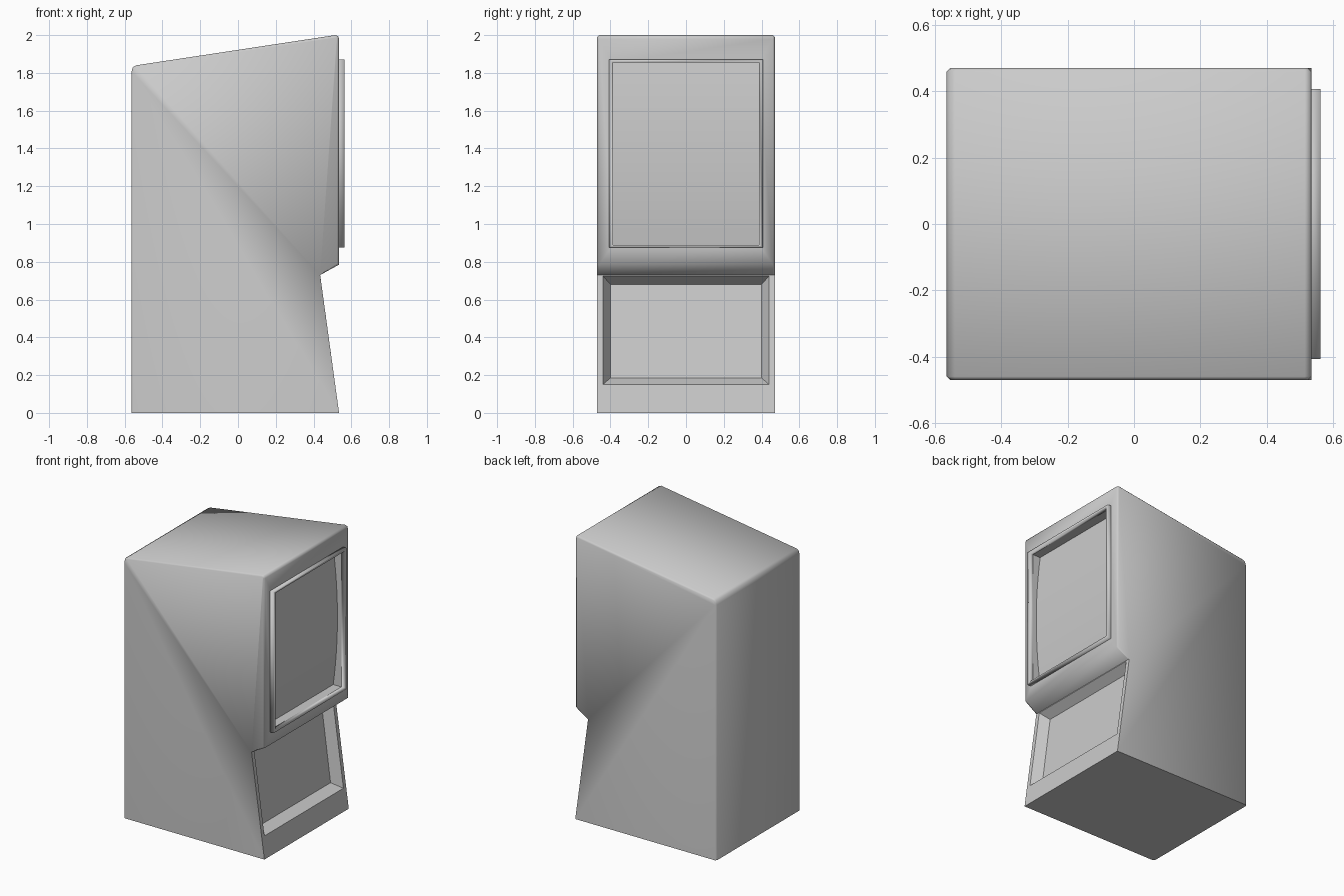
import bpy, bmesh, math

cube = bpy.data.objects.get("Cube")
if cube:
    bpy.data.objects.remove(cube, do_unlink=True)

# One plain grey for the whole model
GREY = (0.6, 0.6, 0.6, 1.0)
grey = bpy.data.materials.new("light_grey")
grey.use_nodes = True
grey.diffuse_color = GREY
shader = grey.node_tree.nodes["Principled BSDF"]
shader.inputs["Base Color"].default_value = GREY
shader.inputs["Roughness"].default_value = 0.7

HALF = 0.47                       # half width of the cabinet
SHARP = math.radians(65)
HOLE = (0.387, 0.89, 1.855)       # screen opening: half width, bottom, top


def finish(bm, name):
    """Smooth shade, keep steep edges sharp, and make the object."""
    for f in bm.faces:
        f.smooth = True
    for e in bm.edges:
        if len(e.link_faces) == 2 and e.calc_face_angle() > SHARP:
            e.smooth = False
    mesh = bpy.data.meshes.new(name)
    bm.to_mesh(mesh)
    bm.free()
    mesh.materials.append(grey)
    obj = bpy.data.objects.new(name, mesh)
    bpy.context.collection.objects.link(obj)
    return obj


def rect(x, size):
    """Four corners of a rectangle facing +x."""
    w, low, high = size
    return [(x, -w, low), (x, w, low), (x, w, high), (x, -w, high)]


def inset_to(bm, face, x_low, x_high, size):
    """Inset a face and move its inner corners to a given rectangle."""
    bmesh.ops.inset_individual(bm, faces=[face], thickness=0.01)
    w, low, high = size
    mid = sum(v.co.z for v in face.verts) / len(face.verts)
    for v in face.verts:
        up = v.co.z > mid
        v.co = (x_high if up else x_low, math.copysign(w, v.co.y), high if up else low)
    for e in face.edges:
        e.smooth = False


# Cabinet: side profile pulled across the width
profile = [(-0.565, 0), (0.535, 0), (0.435, 0.73), (0.535, 0.785),
           (0.535, 1.98), (0.53, 1.995), (0.515, 2.0),
           (-0.54, 1.84), (-0.557, 1.83), (-0.565, 1.80)]
bm = bmesh.new()
side = bm.faces.new([bm.verts.new((x, -HALF, z)) for x, z in profile])
pulled = bmesh.ops.extrude_face_region(bm, geom=[side])["geom"]
for v in pulled:
    if isinstance(v, bmesh.types.BMVert):
        v.co.y = HALF
if not side.is_valid or len(bm.faces) < len(profile) + 2:
    bm.faces.new([v for v in bm.verts if v.co.y < 0])
bmesh.ops.recalc_face_normals(bm, faces=bm.faces[:])


def front_panel(low, high):
    return next(f for f in bm.faces if len(f.verts) == 4 and f.normal.x > 0.9
                and low < f.calc_center_median().z < high)


# Tapered recess in the sloping lower panel
lower = front_panel(0.2, 0.6)
inset_to(bm, lower, 0.535 - 0.1 * 0.15 / 0.73, 0.4357, (0.44, 0.15, 0.725))
inset_to(bm, lower, 0.442, 0.377, (0.40, 0.185, 0.68))

# Well behind the screen
upper = front_panel(1.2, 1.6)
inset_to(bm, upper, 0.535, 0.535, HOLE)
inset_to(bm, upper, 0.43, 0.43, HOLE)

# Softened outer edges
edges = [e for e in bm.edges
         if abs(e.verts[0].co.y + e.verts[1].co.y) > 2 * HALF - 0.001
         and max(v.co.z for v in e.verts) > 0.75]
bmesh.ops.bevel(bm, geom=edges, offset=0.01, offset_type='OFFSET',
                segments=1, profile=0.5, affect='EDGES')
bmesh.ops.recalc_face_normals(bm, faces=bm.faces[:])
finish(bm, "cabinet")

# Raised frame around the screen
OUTER = (0.407, 0.875, 1.87)
bm = bmesh.new()
loops = [[bm.verts.new(c) for c in rect(x, size)]
         for x, size in ((0.535, OUTER), (0.563, OUTER), (0.563, HOLE), (0.535, HOLE))]
for a, b in zip(loops, loops[1:]):
    for i in range(4):
        j = (i + 1) % 4
        bm.faces.new((a[i], a[j], b[j], b[i]))
finish(bm, "screen_frame")

# Screen, bulging forward at mid height
STEPS = 12
w, low, high = HOLE
bm = bmesh.new()
rows = []
for i in range(STEPS + 1):
    t = i / STEPS
    x = 0.472 + 0.033 * (1 - (2 * t - 1) ** 2)
    z = low + (high - low) * t
    rows.append([bm.verts.new((x, y, z)) for y in (-w, w)])
for a, b in zip(rows, rows[1:]):
    bm.faces.new((a[0], a[1], b[1], b[0]))
finish(bm, "screen")
